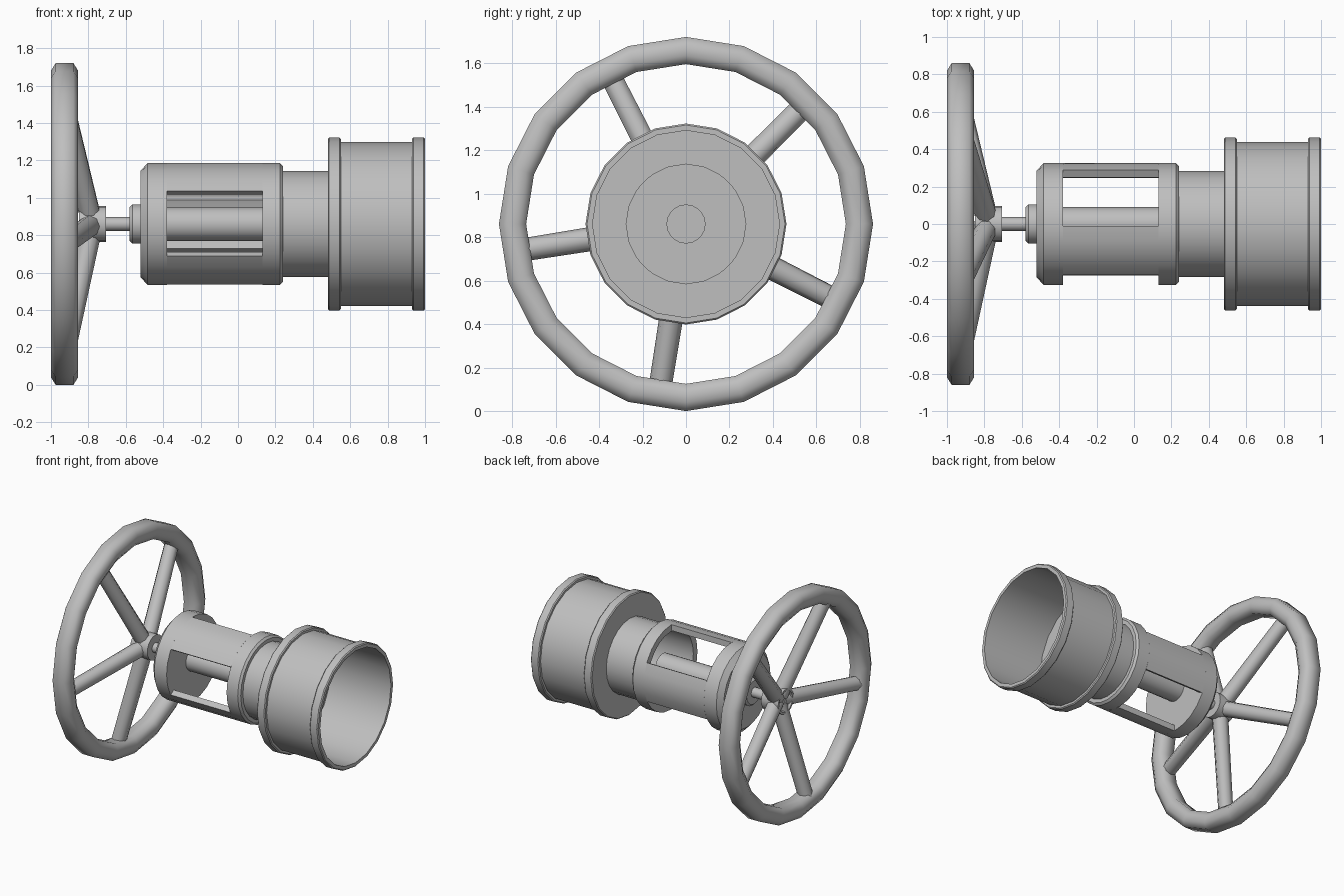
import bpy, bmesh
from math import sin, cos, pi, radians
from mathutils import Vector

if "Cube" in bpy.data.objects:
    bpy.data.objects.remove(bpy.data.objects["Cube"])

AXIS_Z = 0.86

# One plain metal colour for everything
metal = bpy.data.materials.new("grey_metal")
metal.use_nodes = True
GREY = (0.52, 0.52, 0.52, 1)
metal.diffuse_color = GREY
metal.node_tree.nodes["Principled BSDF"].inputs["Base Color"].default_value = GREY


def point(x, r, a):
    """Position at distance r and angle a around the long axis."""
    return Vector((x, r * cos(a), AXIS_Z + r * sin(a)))


def finish(bm, name, angle=35):
    bmesh.ops.remove_doubles(bm, verts=bm.verts, dist=1e-5)
    bmesh.ops.recalc_face_normals(bm, faces=bm.faces)
    mesh = bpy.data.meshes.new(name)
    bm.to_mesh(mesh)
    bm.free()
    mesh.materials.append(metal)
    ob = bpy.data.objects.new(name, mesh)
    bpy.context.collection.objects.link(ob)
    bpy.ops.object.select_all(action='DESELECT')
    bpy.context.view_layer.objects.active = ob
    ob.select_set(True)
    bpy.ops.object.shade_smooth_by_angle(angle=radians(angle))
    return ob


def lathe(name, profile, sides=24, start=90, sweep=360, closed=True, angle=35):
    """Turn an (x, radius) profile around the long axis; partial sweeps are capped."""
    bm = bmesh.new()
    full = sweep == 360
    steps = sides if full else sides + 1
    rings = [[bm.verts.new(point(x, r, radians(start + sweep * i / sides)))
              for x, r in profile] for i in range(steps)]
    n = len(profile)
    for i in range(sides):
        a, b = rings[i], rings[(i + 1) % steps]
        for j in range(n if closed else n - 1):
            k = (j + 1) % n
            bm.faces.new((a[j], a[k], b[k], b[j]))
    if not full:
        bm.faces.new(rings[0])
        bm.faces.new(rings[-1])
    return finish(bm, name, angle)


# Handwheel rim
rim = [(-0.975, 0.86), (-0.88, 0.86), (-0.855, 0.82), (-0.855, 0.775),
       (-0.88, 0.735), (-0.975, 0.735), (-1.0, 0.775), (-1.0, 0.82)]
lathe("wheel_rim", rim, sides=20, angle=65)

# Five spokes sloping back from the hub to the rim
for i in range(5):
    a = radians(45 + 72 * i)
    p, q = point(-0.785, 0.03, a), point(-0.94, 0.775, a)
    d = q - p
    bm = bmesh.new()
    bmesh.ops.create_cone(bm, cap_ends=True, segments=8, radius1=0.058,
                          radius2=0.053, depth=d.length)
    bm.transform(d.to_track_quat('Z', 'Y').to_matrix().to_4x4())
    bmesh.ops.translate(bm, verts=bm.verts, vec=(p + q) / 2)
    finish(bm, f"spoke_{i + 1}", 60)

# Hub with a shallow dish in its outer end
lathe("wheel_hub", [(-0.83, 0), (-0.83, 0.065), (-0.85, 0.08), (-0.85, 0.095),
                    (-0.705, 0.095), (-0.705, 0)], sides=20, closed=False)

# Thin stem and the thicker spindle inside the body
lathe("stem", [(-0.72, 0), (-0.72, 0.037), (-0.5, 0.037), (-0.5, 0)],
      sides=16, closed=False)
lathe("spindle", [(-0.4, 0), (-0.4, 0.09), (0.2, 0.09), (0.2, 0.037),
                  (0.205, 0.037), (0.205, 0)], sides=20, closed=False)

# Packing nut
lathe("packing_nut", [(-0.58, 0), (-0.58, 0.09), (-0.565, 0.105),
                      (-0.5, 0.105), (-0.5, 0)], sides=20, closed=False)

# Body: closed end, three strips between windows, open collar with pipe
lathe("body_end", [(-0.52, 0), (-0.52, 0.285), (-0.485, 0.325),
                   (-0.38, 0.325), (-0.38, 0)], closed=False)
for i in range(3):
    lathe(f"body_strip_{i + 1}", [(-0.38, 0.28), (-0.38, 0.325), (0.13, 0.325),
                                  (0.13, 0.28)], sides=4, start=92 + 120 * i, sweep=55)
lathe("collar_and_pipe", [(0.13, 0.275), (0.13, 0.325), (0.225, 0.325),
                          (0.24, 0.31), (0.24, 0.283), (0.485, 0.283),
                          (0.485, 0.275)])

# Open cup with a raised band at each end
cup = [(0.48, 0.275)]
for x in (0.48, 0.93):
    cup += [(x, 0.455), (x + 0.007, 0.462), (x + 0.063, 0.462), (x + 0.07, 0.455)]
    if x < 0.9:
        cup += [(x + 0.07, 0.438), (0.93, 0.438)]
cup += [(1.0, 0.43), (0.49, 0.43), (0.49, 0.275)]
lathe("cup", cup, sides=20)
